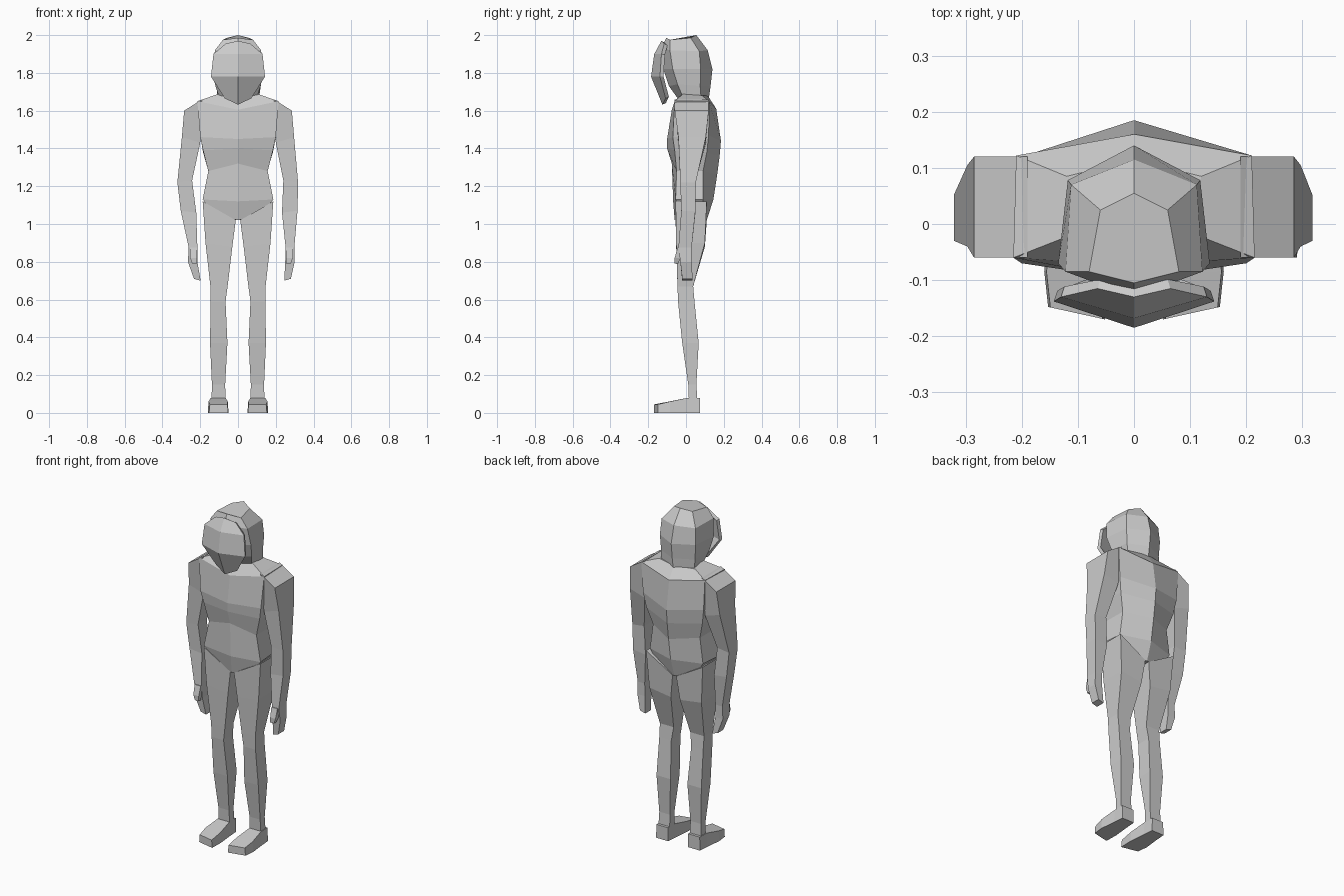
import bpy, bmesh


def loft(name, rings, cap_start=True, cap_end=True):
    """Skin a list of closed rings with flat quads."""
    bm = bmesh.new()
    vr = [[bm.verts.new(p) for p in r] for r in rings]
    n = len(vr[0])
    for a, b in zip(vr, vr[1:]):
        for i in range(n):
            j = (i + 1) % n
            bm.faces.new((a[i], a[j], b[j], b[i]))
    if cap_start:
        bm.faces.new(vr[0])
    if cap_end:
        bm.faces.new(vr[-1])
    bmesh.ops.recalc_face_normals(bm, faces=bm.faces)
    me = bpy.data.meshes.new(name)
    bm.to_mesh(me)
    bm.free()
    ob = bpy.data.objects.new(name, me)
    bpy.context.collection.objects.link(ob)
    return ob


def hexring(f, fs, bs, b):
    """Six-sided ring: centre front (y,z), side front, side back (x,y,z), centre back (y,z)."""
    m = lambda p: (-p[0], p[1], p[2])
    return [(0, *f), fs, bs, (0, *b), m(bs), m(fs)]


def boxring(x0, x1, y0, y1, z0, z1, s=1):
    """Four-sided ring; inner edge at z0, outer edge at z1."""
    return [(s * x0, y0, z0), (s * x1, y0, z1), (s * x1, y1, z1), (s * x0, y1, z0)]


# torso, from neck base to groin
loft("torso", [
    hexring((-.03, 1.68), (.10, -.015, 1.69), (.12, .085, 1.68), (.115, 1.68)),
    hexring((-.075, 1.605), (.215, -.06, 1.65), (.21, .122, 1.65), (.16, 1.61)),
    hexring((-.10, 1.45), (.20, -.07, 1.46), (.20, .12, 1.47), (.185, 1.44)),
    hexring((-.10, 1.40), (.185, -.06, 1.39), (.185, .11, 1.38), (.178, 1.36)),
    hexring((-.075, 1.32), (.157, -.05, 1.28), (.155, .09, 1.28), (.165, 1.26)),
    hexring((-.068, 1.12), (.187, -.055, 1.13), (.175, .09, 1.13), (.145, 1.13)),
    hexring((-.06, 1.02), (.12, -.035, 1.05), (.12, .085, 1.04), (.11, 1.02)),
])

# head
loft("head", [
    hexring((-.105, 1.985), (.08, -.085, 1.975), (.06, .025, 1.985), (.055, 2.0)),
    hexring((-.13, 1.93), (.122, -.085, 1.92), (.112, .07, 1.915), (.115, 1.92)),
    hexring((-.12, 1.82), (.135, -.07, 1.82), (.118, .078, 1.82), (.14, 1.82)),
    hexring((-.09, 1.73), (.122, -.045, 1.74), (.112, .075, 1.73), (.13, 1.73)),
    hexring((-.04, 1.66), (.10, -.015, 1.67), (.11, .08, 1.66), (.12, 1.66)),
])

# face plate standing in front of the head
rows = [(.065, -.115, 1.955, -.13, 1.97), (.13, -.13, 1.90, -.168, 1.90),
        (.143, -.138, 1.78, -.185, 1.78), (.07, -.108, 1.665, -.125, 1.632)]
bm = bmesh.new()
grid = [[bm.verts.new(p) for p in ((-w, ys, zs), (0, yc, zc), (w, ys, zs))]
        for w, ys, zs, yc, zc in rows]
for a, b in zip(grid, grid[1:]):
    for i in (0, 1):
        bm.faces.new((a[i], b[i], b[i + 1], a[i + 1]))
me = bpy.data.meshes.new("face_plate")
bm.to_mesh(me)
bm.free()
plate = bpy.data.objects.new("face_plate", me)
bpy.context.collection.objects.link(plate)
sol = plate.modifiers.new("thickness", 'SOLIDIFY')
sol.thickness = .02
sol.offset = -1

# arms: (inner x, outer x, front y, back y, inner z, outer z)
right_arm = [(.19, .285, -.06, .12, 1.66, 1.60), (.20, .297, -.04, .105, 1.43, 1.46),
             (.240, .318, -.03, .052, 1.23, 1.22), (.233, .315, -.025, .05, 1.06, 1.07),
             (.252, .298, -.04, .03, .875, .875), (.25, .30, -.03, .03, .80, .80),
             (.245, .28, -.02, .035, .70, .71)]
left_in = [0, 0, -.003, .012, .037, .035, .047]
thumb = [(.252, .292, -.045, -.005, .875, .875), (.255, .29, -.06, -.03, .82, .82),
         (.255, .28, -.06, -.04, .79, .79)]

# legs, hip to ankle
leg = [(.012, .187, -.055, .11, 1.02, 1.12), (.03, .172, -.052, .10, .88, .90),
       (.055, .146, -.045, .038, .67, .67), (.066, .145, -.042, .045, .59, .59),
       (.056, .148, -.02, .067, .37, .37), (.068, .138, .012, .055, .15, .15),
       (.066, .14, .015, .06, .07, .07)]

for s, side in ((1, "right"), (-1, "left")):
    dx = [0] * 7 if s > 0 else left_in
    loft(side + "_arm", [boxring(a - d, b - d, *r, s=s)
                         for (a, b, *r), d in zip(right_arm, dx)])
    loft(side + "_thumb", [boxring(a - dx[4], b - dx[4], *r, s=s) for a, b, *r in thumb])
    loft(side + "_leg", [boxring(*r, s=s) for r in leg])
    # foot: heel, ankle front, ball and angled toe sections
    loft(side + "_foot", [
        [(s * x, y + k * (x - x0), z) for x, z in ((x0, 0), (x1, 0), (x1 - t, h), (x0 + t, h))]
        for x0, x1, y, h, t, k in ((.065, .145, .075, .08, .002, 0),
                                   (.06, .15, .01, .08, .006, 0),
                                   (.05, .16, -.09, .06, .004, .05),
                                   (.052, .153, -.17, .045, .004, .22))])
